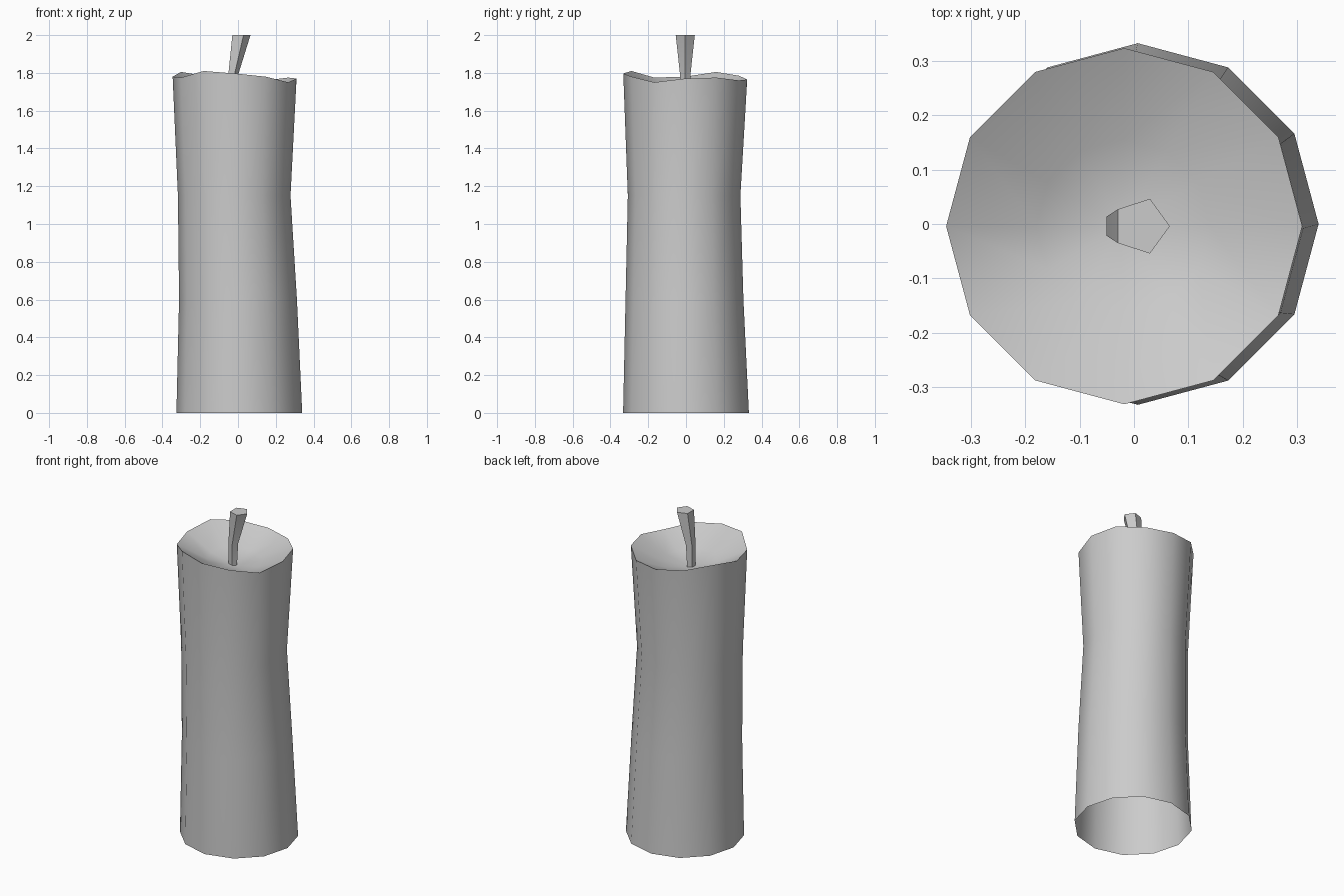
import bpy, bmesh, math

if "Cube" in bpy.data.objects:
    bpy.data.objects.remove(bpy.data.objects["Cube"])


def ring(bm, cx, cy, r, zs, n):
    """Circle of n vertices; zs is one height or one height per vertex."""
    out = []
    for i in range(n):
        a = 2 * math.pi * i / n
        z = zs[i] if isinstance(zs, list) else zs
        out.append(bm.verts.new((cx + r * math.cos(a), cy + r * math.sin(a), z)))
    return out


def bridge(bm, lower, upper):
    n = len(lower)
    for i in range(n):
        j = (i + 1) % n
        bm.faces.new((lower[i], lower[j], upper[j], upper[i]))


def finish(bm, name):
    mesh = bpy.data.meshes.new(name)
    bm.to_mesh(mesh)
    bm.free()
    ob = bpy.data.objects.new(name, mesh)
    bpy.context.collection.objects.link(ob)
    bpy.ops.object.select_all(action='DESELECT')
    ob.select_set(True)
    bpy.context.view_layer.objects.active = ob
    bpy.ops.object.shade_smooth_by_angle(angle=math.radians(50))
    return ob


# Wax body: open bottom, slightly waisted wall, uneven melted rim
SIDES = 12
rim_z = [1.77, 1.775, 1.76, 1.765, 1.785, 1.805,
         1.78, 1.775, 1.81, 1.797, 1.78, 1.75]
bm = bmesh.new()
rings = [ring(bm, cx, cy, r, z, SIDES) for cx, cy, r, z in (
    (0.007, 0.0, 0.333, 0.0),
    (0.0, -0.008, 0.312, 0.6),
    (-0.02, -0.01, 0.298, 1.15),
    (-0.018, -0.004, 0.328, rim_z))]

# Melted hollow at the top
dish_z = [1.695 + (z - 1.78) * 0.4 for z in rim_z]
rings.append(ring(bm, -0.02, -0.004, 0.16, dish_z, SIDES))
for lower, upper in zip(rings, rings[1:]):
    bridge(bm, lower, upper)
centre = bm.verts.new((-0.025, -0.004, 1.66))
for i in range(SIDES):
    bm.faces.new((rings[-1][i], rings[-1][(i + 1) % SIDES], centre))
finish(bm, "wax_body")

# Wick: bent five-sided taper, wider and capped at the top
bm = bmesh.new()
rings = [ring(bm, cx, -0.004, r, z, 5) for cx, r, z in (
    (-0.03, 0.025, 1.65),
    (-0.026, 0.03, 1.8),
    (0.013, 0.053, 2.0))]
for lower, upper in zip(rings, rings[1:]):
    bridge(bm, lower, upper)
bm.faces.new(rings[-1])
wick = finish(bm, "wick")
bpy.ops.object.shade_smooth_by_angle(angle=math.radians(75))
